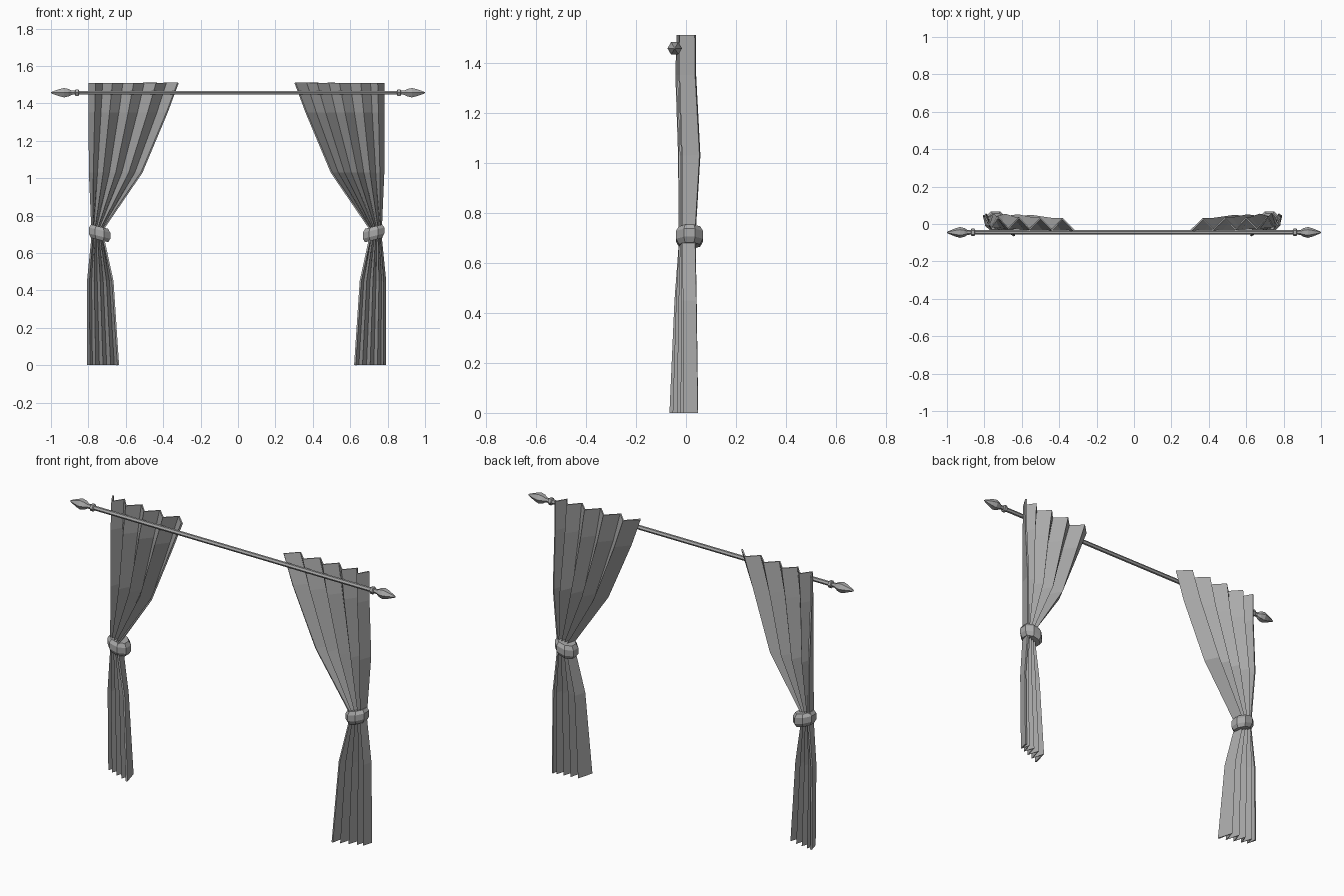
import bpy, bmesh, math
from mathutils import Vector

cube = bpy.data.objects.get("Cube")
if cube:
    bpy.data.objects.remove(cube, do_unlink=True)

grey = bpy.data.materials.new("soft_grey")
grey.use_nodes = True
grey.diffuse_color = (0.4, 0.4, 0.4, 1)
grey.node_tree.nodes["Principled BSDF"].inputs["Base Color"].default_value = (0.4, 0.4, 0.4, 1)


def loft(name, rows, closed=True, caps=False):
    """Skin a list of equal-length point rows."""
    bm = bmesh.new()
    rings = [[bm.verts.new(p) for p in row] for row in rows]
    n = len(rings[0])
    for a, b in zip(rings, rings[1:]):
        for i in range(n if closed else n - 1):
            j = (i + 1) % n
            bm.faces.new((a[i], a[j], b[j], b[i]))
    if caps:
        bm.faces.new(rings[0])
        bm.faces.new(rings[-1])
    bmesh.ops.recalc_face_normals(bm, faces=bm.faces)
    mesh = bpy.data.meshes.new(name)
    bm.to_mesh(mesh)
    bm.free()
    mesh.materials.append(grey)
    obj = bpy.data.objects.new(name, mesh)
    bpy.context.collection.objects.link(obj)
    return obj


ROD_Y, ROD_Z = -0.045, 1.457


def turned(name, profile, side=1):
    """Six-sided turning along x from (x, radius) pairs."""
    rows = [[(side * x, ROD_Y + r * math.cos(k * math.pi / 3),
              ROD_Z + r * math.sin(k * math.pi / 3)) for k in range(6)]
            for x, r in profile]
    return loft(name, rows, caps=True)


# Curtain rows: height, inner x, outer x, front y at inner and outer edge, back y
DRAPE = [
    (1.51, 0.305, 0.78, -0.035, -0.02, 0.037),
    (1.35, 0.365, 0.78, -0.04, -0.02, 0.038),
    (1.03, 0.50, 0.778, -0.03, -0.01, 0.055),
    (0.73, 0.705, 0.765, -0.028, -0.01, 0.037),
    (0.68, 0.705, 0.765, -0.028, -0.01, 0.037),
    (0.45, 0.655, 0.788, -0.045, -0.005, 0.042),
    (0.00, 0.625, 0.788, -0.065, 0.0, 0.048),
]
PLEATS = [0, 0.13, 0.25, 0.38, 0.5, 0.62, 0.74, 0.85, 0.93, 1]


def curtain(name, place):
    rows = []
    for z, xi, xo, fi, fo, back in DRAPE:
        row = []
        for i, t in enumerate(PLEATS):
            front = fi + (fo - fi) * t
            # back folds lean forward towards the inner edge below the tie
            rear = back - (0.03 * (1 - t) if z < 0.6 else 0.012 * (1 - t))
            row.append(place(xi + (xo - xi) * t, rear if i % 2 else front, z))
        rows.append(row)
    obj = loft(name, rows, closed=False)
    cloth = obj.modifiers.new("cloth_thickness", "SOLIDIFY")
    cloth.thickness = 0.009
    cloth.offset = 0


def tie(name, place):
    # Chunky eight-sided band, tilted up towards the outer edge
    rows = []
    for h, s in ((-0.036, 0.8), (-0.015, 1), (0.017, 1), (0.036, 0.8)):
        row = []
        for k in range(8):
            a = (k + 0.5) * math.pi / 4
            x, y = 0.062 * s * math.cos(a), 0.058 * s * math.sin(a)
            row.append(place(0.725 + x, 0.014 + y, 0.705 + h + 0.25 * x))
        rows.append(row)
    loft(name, rows, caps=True)


# Rod
turned("curtain_rod", [(-0.87, 0.012), (0.87, 0.012)])

# Finials, curtains and ties on both sides
FINIAL = [(0.85, 0.014), (0.853, 0.02), (0.869, 0.02), (0.872, 0.012), (0.89, 0.013),
          (0.905, 0.023), (0.93, 0.029), (0.955, 0.022), (0.995, 0.006), (1.0, 0.002)]
for label, side, shift in (("left", 1, 0), ("right", -1, -0.015)):
    place = lambda x, y, z: Vector((side * x + shift, y, z))
    turned(label + "_finial", FINIAL, side)
    curtain(label + "_curtain", place)
    tie(label + "_tie_band", place)
